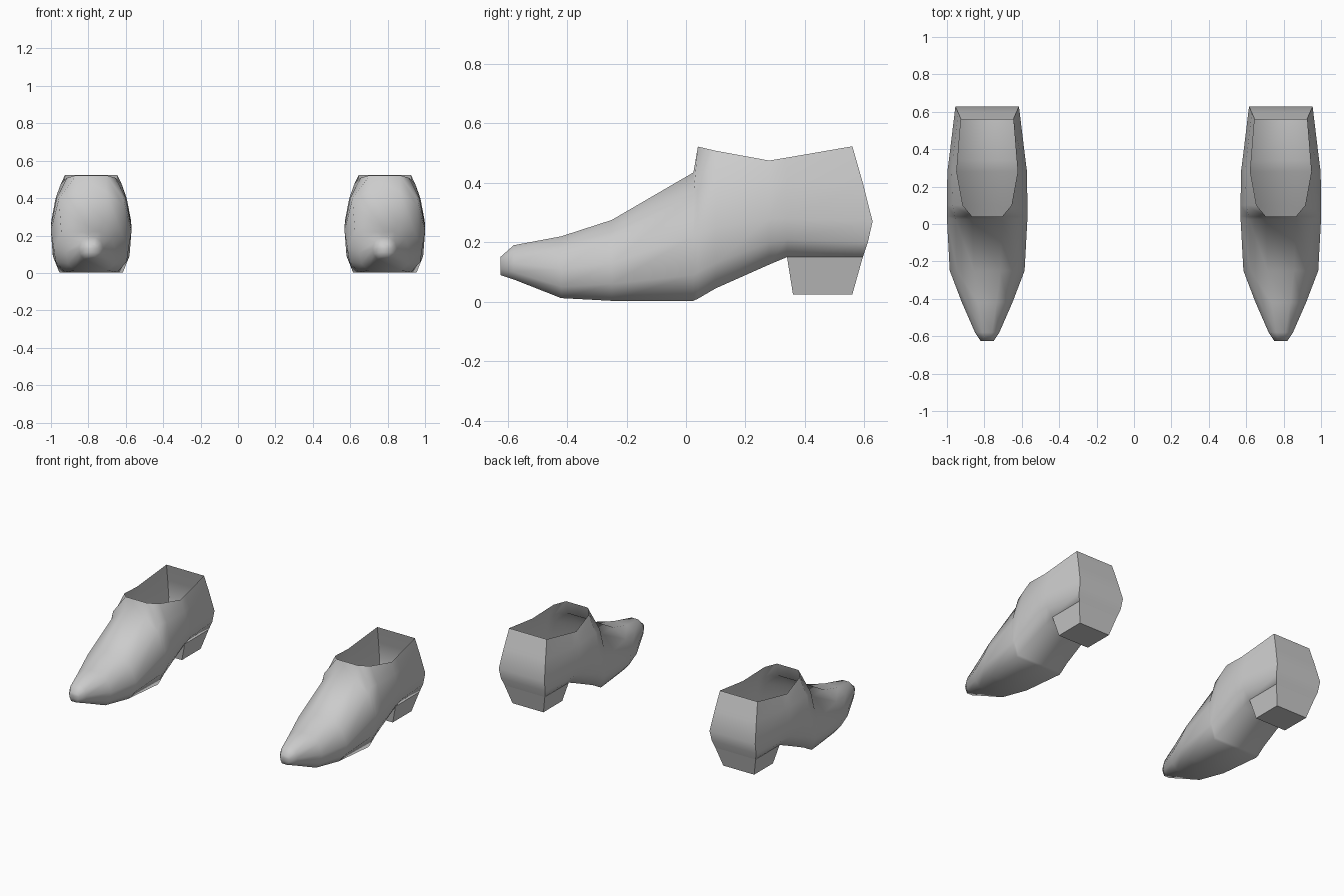
import bpy
import bmesh
import math

cube = bpy.data.objects.get("Cube")
if cube:
    bpy.data.objects.remove(cube)

grey = bpy.data.materials.new("plain_grey")
grey.use_nodes = True
COLOUR = (0.6, 0.6, 0.6, 1)
grey.diffuse_color = COLOUR
grey.node_tree.nodes["Principled BSDF"].inputs["Base Color"].default_value = COLOUR

# Cross-sections from toe to collar: y, then (half width, height) from sole to top
SECTIONS = [
    (-0.625, [(.02, .09), (.03, .11), (.035, .13), (.03, .145), (.015, .15)]),
    (-0.58, [(.04, .075), (.06, .10), (.065, .13), (.055, .165), (.025, .19)]),
    (-0.42, [(.09, .012), (.125, .05), (.135, .11), (.11, .18), (.05, .22)]),
    (-0.25, [(.14, .003), (.19, .06), (.20, .13), (.16, .22), (.07, .275)]),
    (0.025, [(.17, .003), (.205, .09), (.215, .22), (.17, .36), (.08, .435)]),
    (0.04, [(.17, .01), (.205, .10), (.215, .23), (.172, .40), (.08, .522)]),
    (0.10, [(.165, .045), (.205, .13), (.215, .25), (.185, .40), (.13, .508)]),
    (0.28, [(.155, .125), (.20, .20), (.213, .28), (.19, .40), (.163, .475)]),
    (0.34, [(.15, .15), (.195, .21), (.205, .28), (.185, .40), (.158, .485)]),
    (0.595, [(.15, .15), (.165, .20), (.17, .27), (.155, .40), (.14, .523)]),
]
BACK_LEAN = [0, .017, .033, 0, -.035]   # bulge of the back wall
THROAT = 5                              # section where the opening starts


def finish(name, bm, angle):
    """Turn a bmesh into a smooth shaded object."""
    mesh = bpy.data.meshes.new(name)
    bm.to_mesh(mesh)
    bm.free()
    mesh.materials.append(grey)
    obj = bpy.data.objects.new(name, mesh)
    bpy.context.collection.objects.link(obj)
    bpy.ops.object.select_all(action='DESELECT')
    obj.select_set(True)
    bpy.context.view_layer.objects.active = obj
    bpy.ops.object.shade_smooth_by_angle(angle=math.radians(angle))


def build_upper(name, cx):
    bm = bmesh.new()
    rings = []
    for i, (y, pts) in enumerate(SECTIONS):
        lean = BACK_LEAN if i == len(SECTIONS) - 1 else [0] * 5
        side = [[bm.verts.new((cx + s * w, y + d, z)) for (w, z), d in zip(pts, lean)]
                for s in (1, -1)]
        rings.append(side[0] + side[1][::-1])
    # Skin between sections, leaving the foot opening and keeping the sole
    for i, (a, b) in enumerate(zip(rings, rings[1:])):
        for j in range(10):
            if j == 4 and i >= THROAT:
                continue
            k = (j + 1) % 10
            bm.faces.new((a[j], a[k], b[k], b[j]))
    # Toe tip and back wall, as strips from side to side
    for ring, flip in ((rings[0], False), (rings[-1], True)):
        for j in range(4):
            quad = [ring[j], ring[9 - j], ring[8 - j], ring[j + 1]]
            bm.faces.new(quad[::-1] if flip else quad)
    bmesh.ops.recalc_face_normals(bm, faces=bm.faces[:])
    finish(name, bm, 65)


def build_heel(name, cx):
    bm = bmesh.new()
    low = [(-.115, .36), (.115, .36), (.115, .56), (-.115, .56)]
    high = [(-.15, .34), (.15, .34), (.15, .595), (-.15, .595)]
    a = [bm.verts.new((cx + x, y, .025)) for x, y in low]
    b = [bm.verts.new((cx + x, y, .15)) for x, y in high]
    for j in range(4):
        k = (j + 1) % 4
        bm.faces.new((a[j], a[k], b[k], b[j]))
    bm.faces.new(a[::-1])
    finish(name, bm, 30)


# The pair of shoes
for label, cx in (("left", 0.785), ("right", -0.785)):
    build_upper(label + "_shoe_upper", cx)
    build_heel(label + "_shoe_heel", cx)
